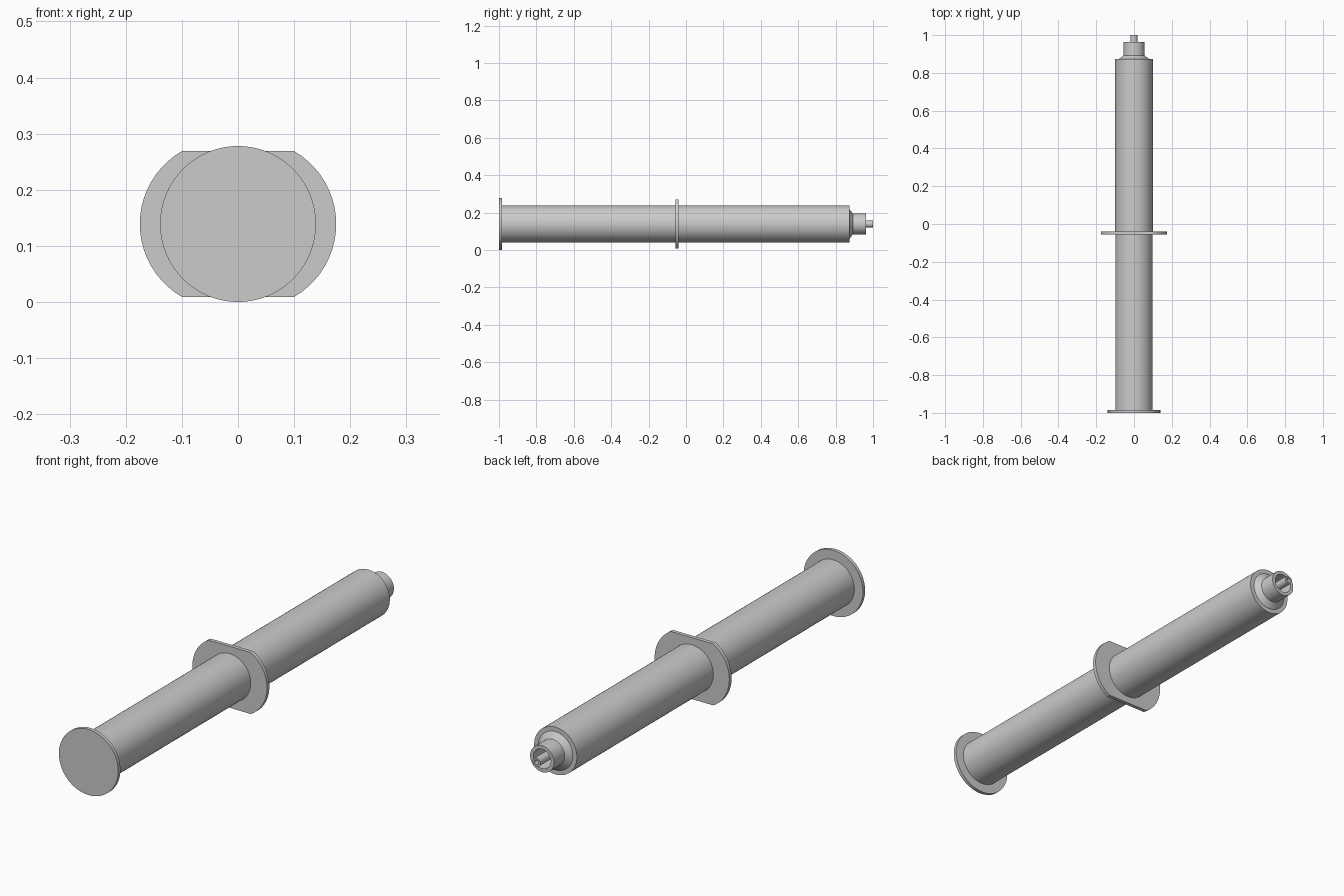
import bpy, bmesh, math

if "Cube" in bpy.data.objects:
    bpy.data.objects.remove(bpy.data.objects["Cube"])

AXIS_Z = 0.139
SEGMENTS = 64


def finish(bm, name):
    bmesh.ops.remove_doubles(bm, verts=bm.verts, dist=1e-5)
    bmesh.ops.recalc_face_normals(bm, faces=bm.faces)
    mesh = bpy.data.meshes.new(name)
    bm.to_mesh(mesh)
    bm.free()
    obj = bpy.data.objects.new(name, mesh)
    obj.location.z = AXIS_Z
    bpy.context.collection.objects.link(obj)
    bpy.ops.object.select_all(action='DESELECT')
    bpy.context.view_layer.objects.active = obj
    obj.select_set(True)
    bpy.ops.object.shade_smooth_by_angle(angle=math.radians(25))
    return obj


def lathe(name, profile):
    """Spin (radius, y) points around the long axis."""
    bm = bmesh.new()
    verts = [bm.verts.new((r, y, 0)) for r, y in profile]
    edges = [bm.edges.new(pair) for pair in zip(verts, verts[1:])]
    bmesh.ops.spin(bm, geom=verts + edges, cent=(0, 0, 0), axis=(0, 1, 0),
                   angle=math.tau, steps=SEGMENTS, use_duplicate=False)
    return finish(bm, name)


# Thumb disc and plunger rod
lathe("thumb_disc", [(0, -1), (0.139, -1), (0.139, -0.985), (0, -0.985)])
lathe("plunger_rod", [(0, -0.985), (0.099, -0.985), (0.099, -0.056), (0, -0.056)])

# Barrel with chamfered shoulder and hollow locking collar
lathe("barrel", [(0, -0.056), (0.1, -0.056), (0.1, 0.873), (0.081, 0.873),
                 (0.056, 0.892), (0.056, 0.963), (0.041, 0.963),
                 (0.041, 0.885), (0, 0.885)])

# Nozzle with a small bore
lathe("nozzle", [(0, 0.885), (0.018, 0.885), (0.018, 1), (0.010, 1),
                 (0.010, 0.90), (0, 0.90)])

# Finger flange: two side arcs joined by flat top and bottom edges
half_h, arc_r, arc_x, steps = 0.13, 0.15, 0.025, 20
sweep = math.asin(half_h / arc_r)
outline = []
for side in (0, math.pi):
    for i in range(steps + 1):
        a = side - sweep + 2 * sweep * i / steps
        outline.append((math.cos(side) * arc_x + arc_r * math.cos(a),
                        arc_r * math.sin(a)))
bm = bmesh.new()
face = bm.faces.new([bm.verts.new((x, -0.056, z)) for x, z in outline])
ext = bmesh.ops.extrude_face_region(bm, geom=[face], use_keep_orig=True)
bmesh.ops.translate(bm, vec=(0, 0.016, 0),
                    verts=[v for v in ext["geom"] if isinstance(v, bmesh.types.BMVert)])
finish(bm, "finger_flange")
